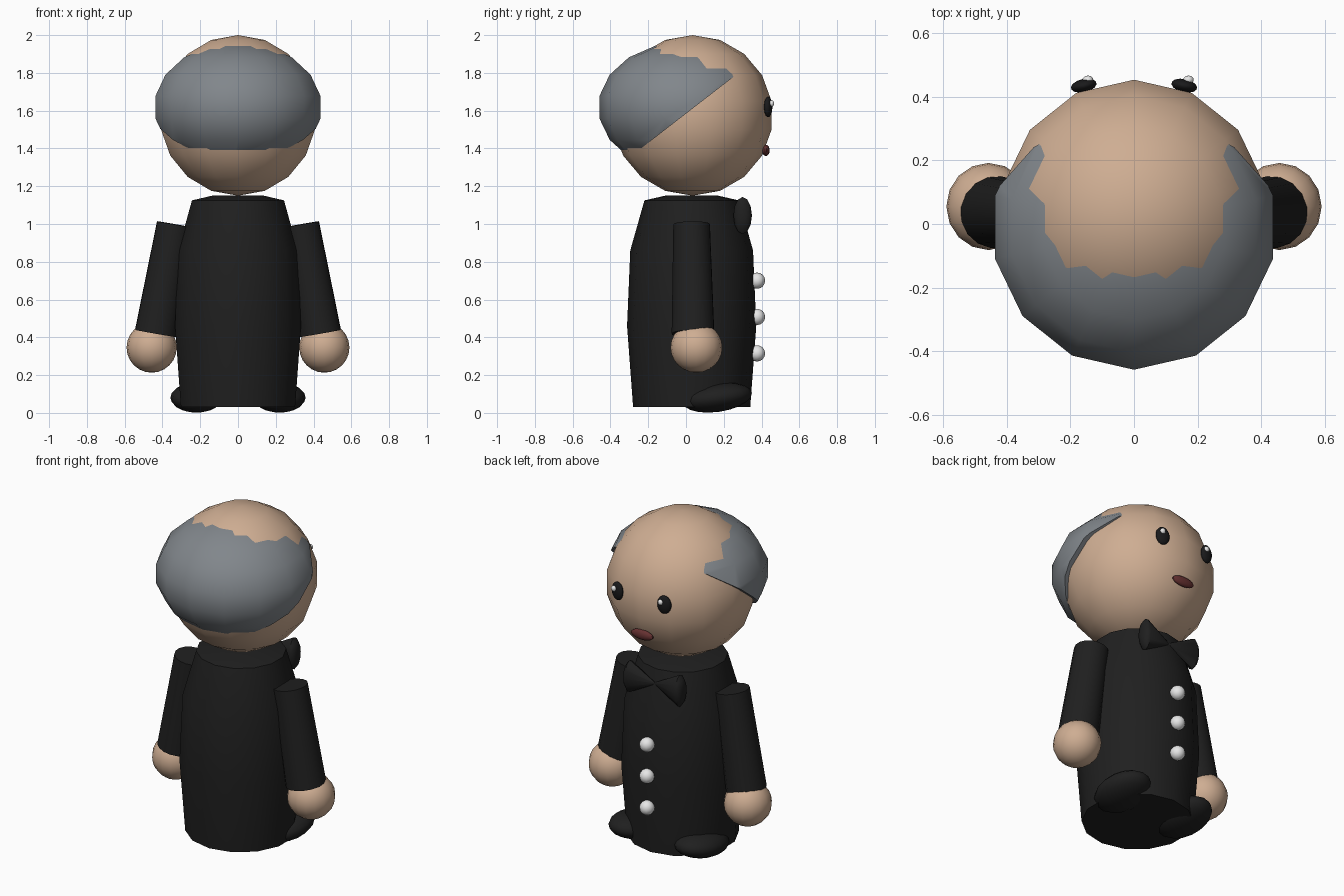
import bpy, bmesh
from math import sin, cos, pi, radians
from mathutils import Matrix, Vector

if "Cube" in bpy.data.objects:
    bpy.data.objects.remove(bpy.data.objects["Cube"], do_unlink=True)


def material(name, r, g, b):
    m = bpy.data.materials.new(name)
    m.use_nodes = True
    m.diffuse_color = (r, g, b, 1)
    bsdf = next(n for n in m.node_tree.nodes if n.type == "BSDF_PRINCIPLED")
    bsdf.inputs["Base Color"].default_value = (r, g, b, 1)
    bsdf.inputs["Roughness"].default_value = 0.6
    return m


skin = material("skin", 0.62, 0.42, 0.29)
grey = material("grey hair", 0.22, 0.24, 0.26)
cloth = material("black cloth", 0.014, 0.014, 0.014)
eye_black = material("eye black", 0.01, 0.01, 0.011)
white = material("white", 0.8, 0.8, 0.8)
red = material("dark red", 0.13, 0.03, 0.03)


def finish(name, bm, mat, sharp=50):
    """Turn a bmesh into a smooth object with sharp corners."""
    bmesh.ops.recalc_face_normals(bm, faces=bm.faces)
    mesh = bpy.data.meshes.new(name)
    bm.to_mesh(mesh)
    bm.free()
    mesh.materials.append(mat)
    mesh.shade_smooth()
    mesh.set_sharp_from_angle(angle=radians(sharp))
    obj = bpy.data.objects.new(name, mesh)
    bpy.context.scene.collection.objects.link(obj)
    return obj


def ball_mesh(center, size, segs=14, rings=9, turn=None):
    bm = bmesh.new()
    bmesh.ops.create_uvsphere(bm, u_segments=segs, v_segments=rings, radius=1)
    m = Matrix.Translation(center) @ (turn or Matrix()) @ Matrix.Diagonal((*size, 1))
    bm.transform(m)
    return bm


def ball(name, center, size, mat, **kw):
    return finish(name, ball_mesh(center, size, **kw), mat)


def lathe(name, profile, mat, matrix, segs=14):
    """Capped solid of revolution; profile holds (radius, height)."""
    bm = bmesh.new()
    rings = []
    for r, h in profile:
        rings.append([bm.verts.new((r * sin(2 * pi * i / segs), r * cos(2 * pi * i / segs), h))
                      for i in range(segs)])
    for a, b in zip(rings, rings[1:]):
        for i in range(segs):
            j = (i + 1) % segs
            bm.faces.new((a[i], a[j], b[j], b[i]))
    bm.faces.new(rings[0])
    bm.faces.new(rings[-1])
    bm.transform(matrix)
    return finish(name, bm, mat)


# Head, with the hair as a flattened shell cut along a slanted hairline
ball("head", (0, 0.035, 1.575), (0.425, 0.425, 0.425), skin)
hair = ball_mesh((0, -0.01, 1.618), (0.455, 0.455, 0.345))
cut = bmesh.ops.bisect_plane(hair, geom=hair.verts[:] + hair.edges[:] + hair.faces[:],
                             plane_co=(0, 0.24, 1.77), plane_no=(0, 0.41, -0.53),
                             clear_outer=True)
rim = [e for e in cut["geom_cut"] if isinstance(e, bmesh.types.BMEdge)]
bmesh.ops.contextual_create(hair, geom=rim)
finish("hair", hair, grey)

# Robe
lathe("robe", [(0.31, 0.03), (0.342, 0.46), (0.325, 0.86), (0.25, 1.125), (0.14, 1.15)],
      cloth, Matrix.Translation((0, 0.03, 0)))

# Paired parts
for side, s in (("left", 1), ("right", -1)):
    # Sleeve runs from shoulder to wrist
    top = Vector((s * 0.333, 0.03, 0.998))
    wrist = Vector((s * 0.434, 0.037, 0.42))
    axis = wrist - top
    turn = Vector((0, 0, 1)).rotation_difference(axis).to_matrix().to_4x4()
    lathe(side + "_sleeve", [(0.098, 0), (0.114, axis.length)], cloth,
          Matrix.Translation(top) @ turn, segs=16)
    ball(side + "_hand", (s * 0.457, 0.055, 0.346), (0.133, 0.137, 0.133), skin,
         segs=16, rings=12)

    # Shoe, toe slightly raised
    ball(side + "_shoe", (s * 0.22, 0.165, 0.081), (0.138, 0.186, 0.076), cloth,
         segs=16, rings=10, turn=Matrix.Rotation(radians(8), 4, "X"))

    # Bow tie wing, a flattened cone with a domed end
    wing = (Matrix.Translation((0, 0.3, 1.045)) @ Matrix.Rotation(s * pi / 2, 4, "Y")
            @ Matrix.Diagonal((1, 0.5, 1, 1)))
    lathe(side + "_bow_wing", [(0.006, 0), (0.098, 0.17), (0.075, 0.188), (0.03, 0.195)],
          cloth, wing, segs=12)

    # Eye with highlight
    ball(side + "_eye", (s * 0.158, 0.435, 1.62), (0.042, 0.021, 0.055), eye_black,
         turn=Matrix.Rotation(radians(-s * 12), 4, "Z"))
    ball(side + "_eye_highlight", (s * 0.158 + 0.013, 0.453, 1.638), (0.017, 0.014, 0.017),
         white, segs=10, rings=6)

# Mouth
ball("mouth", (0, 0.423, 1.39), (0.075, 0.02, 0.03), red)

# Buttons
for i, z in enumerate((0.7, 0.508, 0.315)):
    ball(f"button_{i + 1}", (0, 0.376, z), (0.043, 0.043, 0.043), white, segs=12, rings=8)
